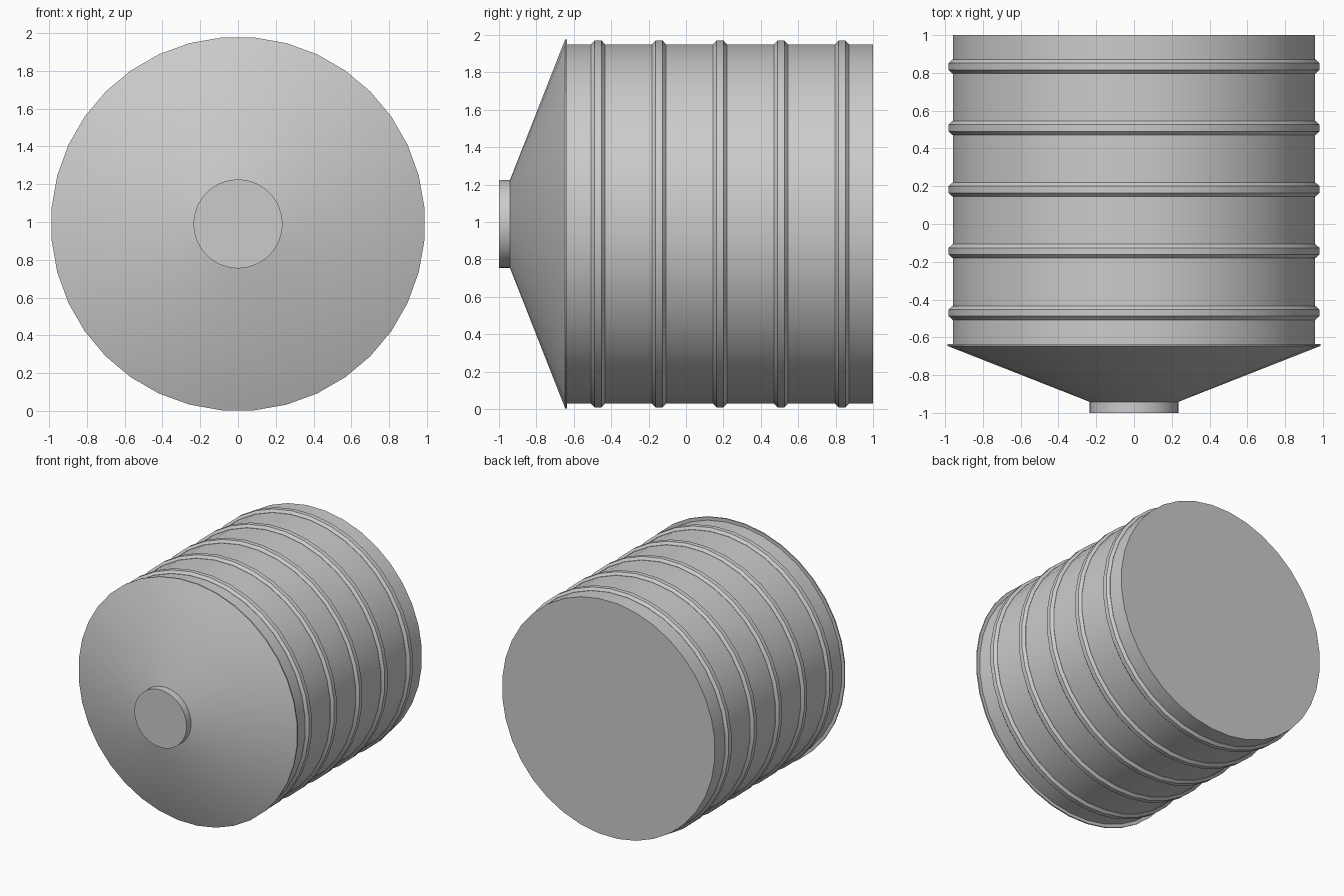
import bpy
import bmesh
from math import cos, sin, tau, radians

if "Cube" in bpy.data.objects:
    bpy.data.objects.remove(bpy.data.objects["Cube"], do_unlink=True)

SIDES = 36
AXIS_Z = 0.99

grey = bpy.data.materials.new("plain_grey")
grey.use_nodes = True
colour = (0.6, 0.6, 0.6, 1)
grey.diffuse_color = colour
grey.node_tree.nodes["Principled BSDF"].inputs["Base Color"].default_value = colour


def lathe(name, profile, sides=SIDES, ring=False):
    """Turn (y, radius) points about the y axis; cap the ends or close the loop."""
    bm = bmesh.new()
    loops = []
    for y, r in profile:
        angles = [tau * (i + 0.5) / sides for i in range(sides)]
        loops.append([bm.verts.new((r * cos(a), y, AXIS_Z + r * sin(a))) for a in angles])
    pairs = list(zip(loops, loops[1:]))
    if ring:
        pairs.append((loops[-1], loops[0]))
    else:
        bm.faces.new(loops[0])
        bm.faces.new(loops[-1])
    for a, b in pairs:
        for i in range(sides):
            j = (i + 1) % sides
            bm.faces.new((a[i], a[j], b[j], b[i]))
    bmesh.ops.recalc_face_normals(bm, faces=bm.faces)
    mesh = bpy.data.meshes.new(name)
    bm.to_mesh(mesh)
    bm.free()
    mesh.materials.append(grey)
    obj = bpy.data.objects.new(name, mesh)
    bpy.context.collection.objects.link(obj)
    bpy.ops.object.select_all(action="DESELECT")
    obj.select_set(True)
    bpy.context.view_layer.objects.active = obj
    bpy.ops.object.shade_smooth_by_angle(angle=radians(30))
    return obj


# Drum, conical front and outlet neck
lathe("drum_body", [(-0.637, 0.963), (1.0, 0.963)])
lathe("front_cone", [(-0.942, 0.234), (-0.646, 0.99), (-0.636, 0.99)])
lathe("outlet_neck", [(-1.0, 0.235), (-0.93, 0.235)], sides=64)

# Evenly spaced bevelled ribs round the drum
for n in range(5):
    y = -0.47 + n * 0.326
    lathe(f"drum_rib_{n + 1}",
          [(y - 0.037, 0.95), (y - 0.037, 0.965), (y - 0.018, 0.985),
           (y + 0.018, 0.985), (y + 0.037, 0.965), (y + 0.037, 0.95)], ring=True)
